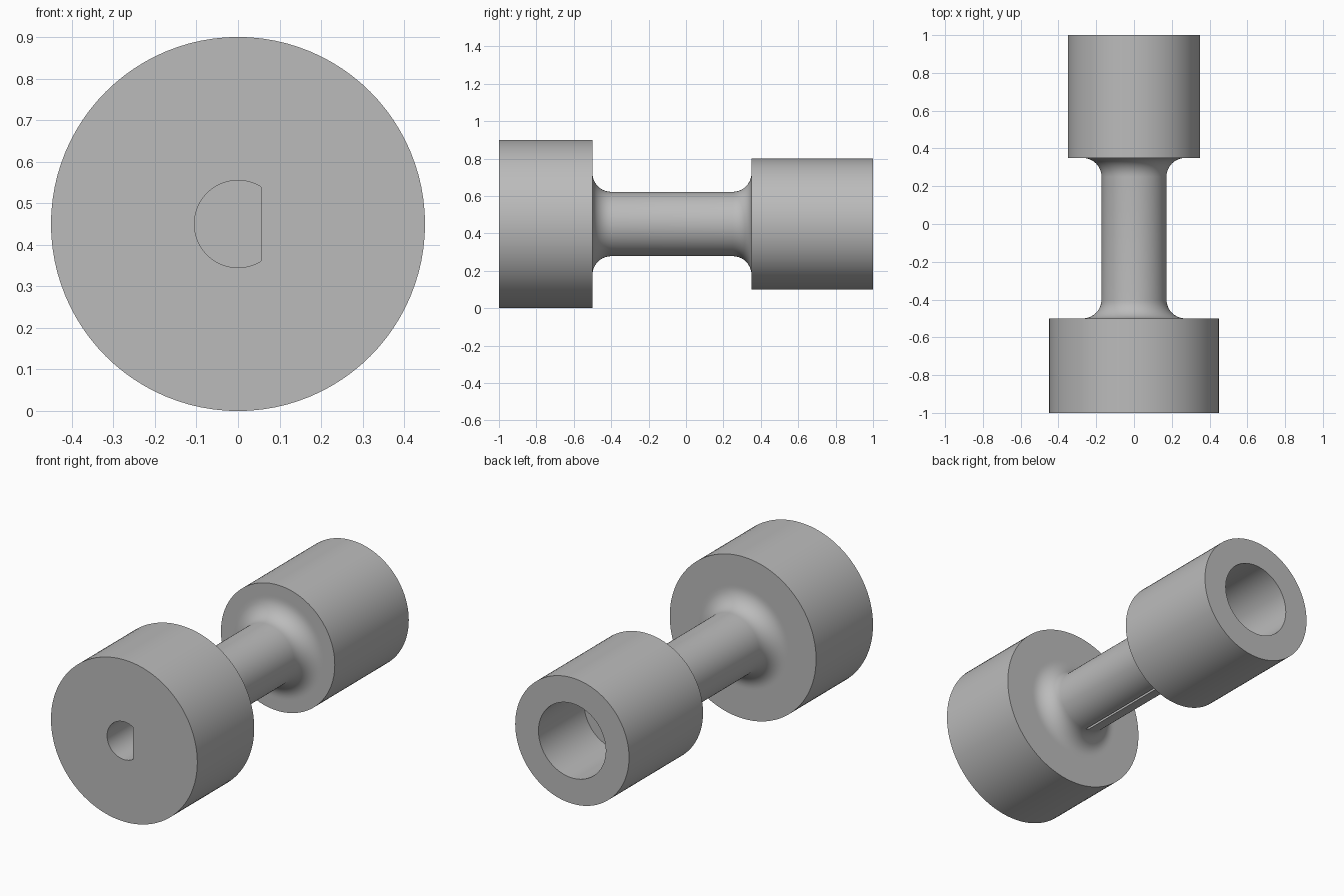
import bpy, bmesh, math
from mathutils import Vector

if "Cube" in bpy.data.objects:
    bpy.data.objects.remove(bpy.data.objects["Cube"])

AXIS_Z = 0.45
SEGMENTS = 96
NECK_R, FILLET = 0.172, 0.1

grey = bpy.data.materials.new("plain grey")
grey.use_nodes = True
grey.diffuse_color = (0.5, 0.5, 0.5, 1)
bsdf = next(n for n in grey.node_tree.nodes if n.type == 'BSDF_PRINCIPLED')
bsdf.inputs["Base Color"].default_value = (0.5, 0.5, 0.5, 1)
bsdf.inputs["Roughness"].default_value = 0.6


def make_object(name, bm):
    bmesh.ops.recalc_face_normals(bm, faces=bm.faces)
    mesh = bpy.data.meshes.new(name)
    bm.to_mesh(mesh)
    bm.free()
    mesh.materials.append(grey)
    obj = bpy.data.objects.new(name, mesh)
    bpy.context.collection.objects.link(obj)
    return obj


def loft(name, rings):
    """Skin a list of closed point loops and cap both ends."""
    bm = bmesh.new()
    loops = [[bm.verts.new(p) for p in ring] for ring in rings]
    n = len(loops[0])
    for a, b in zip(loops, loops[1:]):
        for i in range(n):
            j = (i + 1) % n
            bm.faces.new((a[i], a[j], b[j], b[i]))
    bm.faces.new(loops[0])
    bm.faces.new(loops[-1])
    return make_object(name, bm)


def circle(y, r):
    turn = 2 * math.pi / SEGMENTS
    return [Vector((r * math.cos(i * turn), y, AXIS_Z + r * math.sin(i * turn)))
            for i in range(SEGMENTS)]


def fillet(y_face, side):
    """Quarter round from a flange face down to the neck."""
    steps = [i * math.pi / 20 for i in range(11)]
    return [(y_face + side * FILLET * (1 - math.cos(t)),
             NECK_R + FILLET * (1 - math.sin(t))) for t in steps]


# Turned body: front flange, filleted neck, back flange and round bore
root = NECK_R + FILLET + 0.012
profile = [(-1, 0.45), (-0.5, 0.45), (-0.5, root)]
profile += fillet(-0.5, 1)
profile += fillet(0.35, -1)[::-1]
profile += [(0.35, root), (0.35, 0.35), (1, 0.35), (1, 0.207), (0.6, 0.207)]
body = loft("coupling_body", [circle(y, r) for y, r in profile])

# D-shaped blind socket in the front face
flat_x, socket_r = 0.055, 0.105
start = math.acos(flat_x / socket_r)
arc = [start + (2 * math.pi - 2 * start) * i / 48 for i in range(49)]
socket = loft("socket_cutter", [
    [Vector((socket_r * math.cos(t), y, AXIS_Z + socket_r * math.sin(t))) for t in arc]
    for y in (-1.1, -0.5)])

# Narrow groove along the underside of the neck
bm = bmesh.new()
bmesh.ops.create_cube(bm, size=1)
bmesh.ops.scale(bm, vec=(0.014, 0.64, 0.08), verts=bm.verts)
bmesh.ops.translate(bm, vec=(-0.007, -0.075, AXIS_Z - NECK_R), verts=bm.verts)
groove = make_object("groove_cutter", bm)

bpy.ops.object.select_all(action='DESELECT')
bpy.context.view_layer.objects.active = body
body.select_set(True)
for cutter in (socket, groove):
    cutter.hide_render = True
    cut = body.modifiers.new(cutter.name, 'BOOLEAN')
    cut.operation = 'DIFFERENCE'
    cut.solver = 'EXACT'
    cut.object = cutter
    bpy.ops.object.modifier_apply(modifier=cut.name)
    bpy.data.objects.remove(cutter)

bpy.ops.object.shade_smooth_by_angle(angle=math.radians(30))
